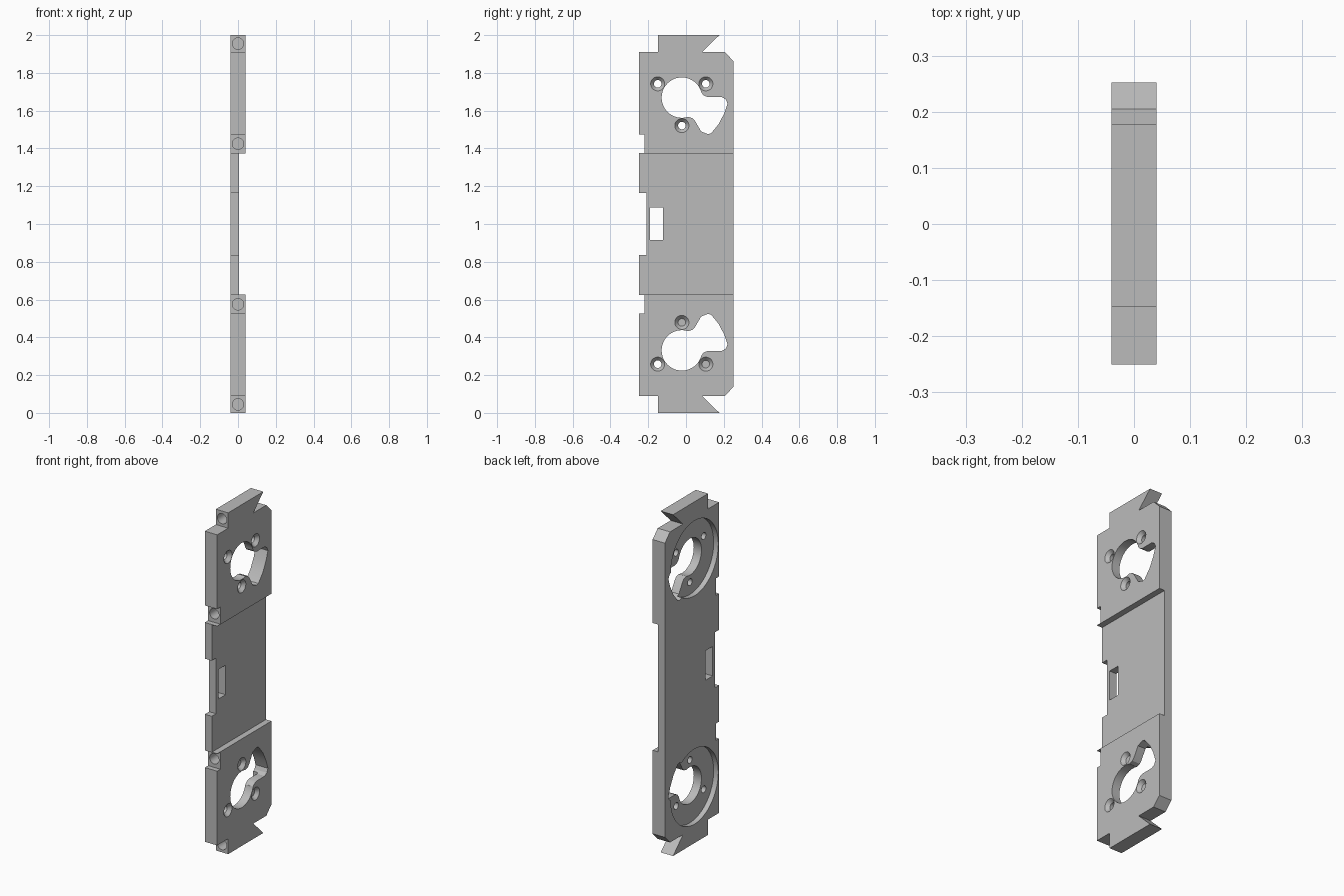
import bpy, bmesh, math
from mathutils import Matrix, Vector

if "Cube" in bpy.data.objects:
    bpy.data.objects.remove(bpy.data.objects["Cube"])

HALF = 0.04  # half thickness of the plate

grey = bpy.data.materials.new("plain grey")
grey.use_nodes = True
grey.diffuse_color = (0.5, 0.5, 0.5, 1)
grey.node_tree.nodes["Principled BSDF"].inputs["Base Color"].default_value = (0.5, 0.5, 0.5, 1)


def make_object(name, bm):
    bmesh.ops.recalc_face_normals(bm, faces=bm.faces)
    mesh = bpy.data.meshes.new(name)
    bm.to_mesh(mesh)
    bm.free()
    mesh.materials.append(grey)
    obj = bpy.data.objects.new(name, mesh)
    bpy.context.collection.objects.link(obj)
    return obj


def prism(name, profile, x0, x1):
    """Extrude a (y, z) profile along x."""
    bm = bmesh.new()
    face = bm.faces.new([bm.verts.new((x0, y, z)) for y, z in profile])
    side = bmesh.ops.extrude_face_region(bm, geom=[face])["geom"]
    moved = [v for v in side if isinstance(v, bmesh.types.BMVert)]
    bmesh.ops.translate(bm, verts=moved, vec=(x1 - x0, 0, 0))
    return make_object(name, bm)


def cylinder(name, start, end, r0, r1=None, sides=32):
    """Cylinder or cone frustum between two points."""
    start, end = Vector(start), Vector(end)
    axis = end - start
    bm = bmesh.new()
    turn = axis.to_track_quat('Z', 'Y').to_matrix().to_4x4()
    bmesh.ops.create_cone(bm, cap_ends=True, segments=sides, radius1=r0,
                          radius2=r0 if r1 is None else r1, depth=axis.length,
                          matrix=Matrix.Translation((start + end) / 2) @ turn)
    return make_object(name, bm)


def cut(target, cutter):
    cutter.hide_render = True
    mod = target.modifiers.new("cut", 'BOOLEAN')
    mod.operation, mod.solver, mod.object = 'DIFFERENCE', 'EXACT', cutter
    bpy.context.view_layer.objects.active = target
    bpy.ops.object.modifier_apply(modifier=mod.name)
    bpy.data.objects.remove(cutter)


def rect(y0, y1, z0, z1):
    return [(y0, z0), (y1, z0), (y1, z1), (y0, z1)]


# Plate outline, upper half, mirrored about z = 1
upper = [(-0.21, 1.163), (-0.25, 1.163), (-0.25, 1.375), (-0.22, 1.375),
         (-0.22, 1.475), (-0.25, 1.475), (-0.25, 1.91), (-0.148, 1.91),
         (-0.148, 2), (0.177, 2), (0.085, 1.91), (0.205, 1.91), (0.252, 1.862)]
plate = prism("mounting_plate", upper + [(y, 2 - z) for y, z in reversed(upper)], -HALF, HALF)

# Thin middle section and rectangular slot
cut(plate, prism("middle_recess", rect(-0.5, 0.5, 0.627, 1.373), 0.005, 0.1))
cut(plate, prism("slot_cutter", rect(-0.19, -0.122, 0.915, 1.088), -0.1, 0.1))

# Side opening that runs off the round hole
opening = [(-0.02, 1.69), (0.083, 1.693), (0.095, 1.68), (0.115, 1.672), (0.19, 1.672),
           (0.21, 1.66), (0.22, 1.638), (0.203, 1.587), (0.174, 1.53), (0.132, 1.479),
           (0.115, 1.476), (0.08, 1.49), (0.048, 1.545), (0.035, 1.56), (0.01, 1.568)]
CY, CZ = -0.022, 1.669

for end in (1, -1):
    def up(z):
        return z if end > 0 else 2 - z

    # Round seat on the back, through hole and side opening
    cut(plate, cylinder("seat_cutter", (-0.1, CY, up(CZ)), (-0.01, CY, up(CZ)), 0.22, sides=64))
    cut(plate, cylinder("hole_cutter", (-0.1, CY, up(CZ)), (0.1, CY, up(CZ)), 0.107, sides=48))
    cut(plate, prism("opening_cutter", [(y, up(z)) for y, z in opening], -0.1, 0.1))

    # Countersunk screw holes
    for y, z in ((-0.15, 1.742), (0.105, 1.742), (CY, 1.521)):
        cut(plate, cylinder("screw_cutter", (-0.1, y, up(z)), (0.1, y, up(z)), 0.02))
        cut(plate, cylinder("sink_cutter", (0.02, y, up(z)), (0.042, y, up(z)), 0.02, 0.039))

    # Pin holes in the front edge
    for y, z in ((-0.148, 1.955), (-0.22, 1.425)):
        cut(plate, cylinder("pin_cutter", (0, y - 0.1, up(z)), (0, y + 0.08, up(z)), 0.03))

# Smooth round walls, sharp edges
bpy.ops.object.select_all(action='DESELECT')
plate.select_set(True)
bpy.context.view_layer.objects.active = plate
bpy.ops.object.shade_smooth_by_angle(angle=math.radians(30))
